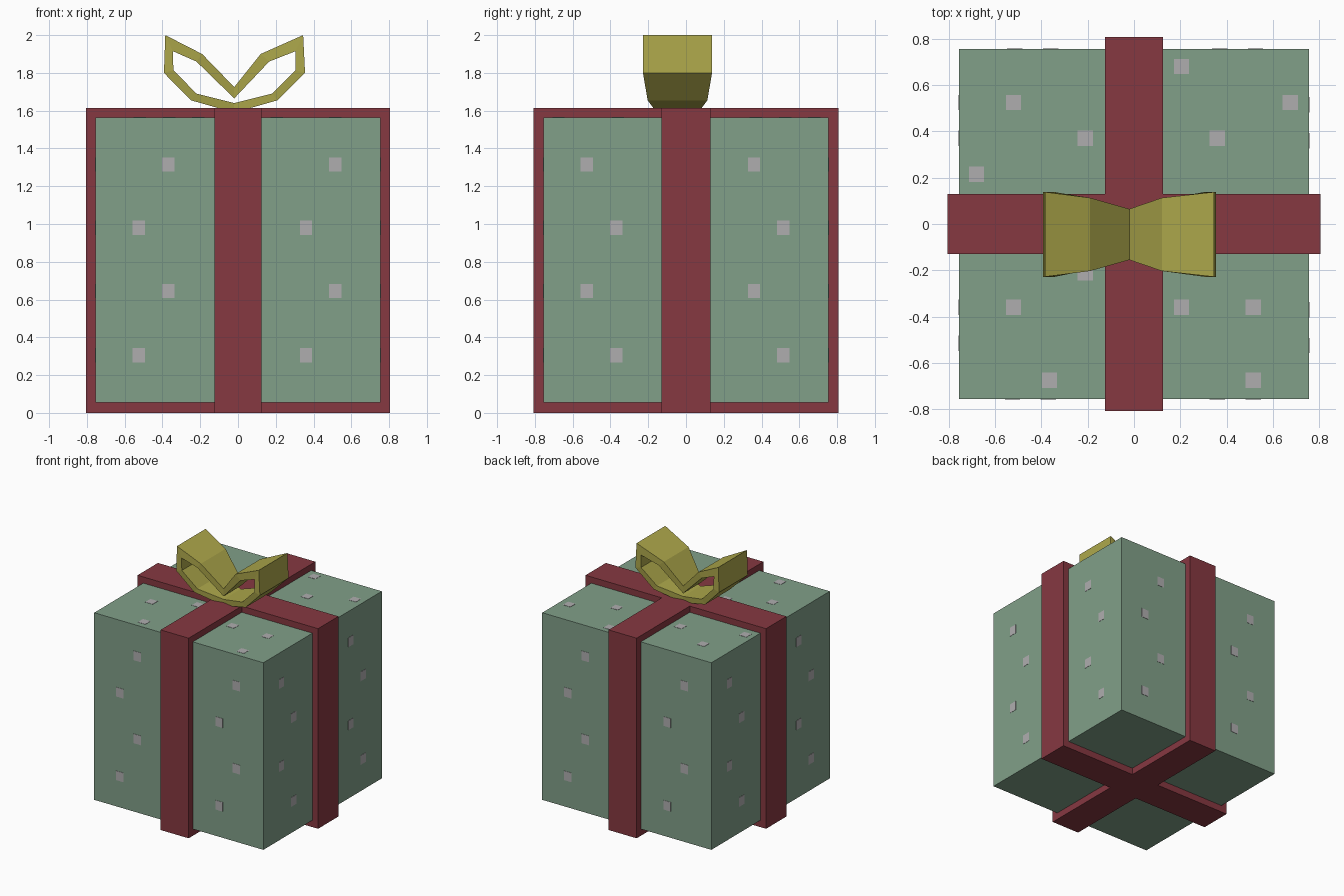
import bpy, bmesh
from mathutils import Matrix

if "Cube" in bpy.data.objects:
    bpy.data.objects.remove(bpy.data.objects["Cube"])


def material(name, rgb):
    m = bpy.data.materials.new(name)
    m.diffuse_color = (*rgb, 1)
    m.use_nodes = True
    m.node_tree.nodes["Principled BSDF"].inputs["Base Color"].default_value = m.diffuse_color
    return m


GREEN = material("paper_green", (0.22, 0.35, 0.25))
RED = material("ribbon_red", (0.24, 0.04, 0.053))
GOLD = material("bow_gold", (0.42, 0.39, 0.07))
GREY = material("spot_grey", (0.43, 0.42, 0.43))


def finish(name, bm, mat):
    bmesh.ops.recalc_face_normals(bm, faces=bm.faces)
    me = bpy.data.meshes.new(name)
    bm.to_mesh(me)
    bm.free()
    me.materials.append(mat)
    ob = bpy.data.objects.new(name, me)
    bpy.context.collection.objects.link(ob)
    return ob


def add_box(bm, center, size):
    bmesh.ops.create_cube(bm, size=1, matrix=Matrix.Translation(center) @ Matrix.Diagonal((*size, 1)))


def closed_strip(name, sections, mat, y_mid=0, turn=0):
    """Closed loop of strip; section = outer x, z, inner x, z, half width in y."""
    bm = bmesh.new()
    rings = []
    for ox, oz, ix, iz, h in sections:
        rings.append([bm.verts.new(p) for p in (
            (ox, y_mid - h, oz), (ox, y_mid + h, oz), (ix, y_mid + h, iz), (ix, y_mid - h, iz))])
    for i, a in enumerate(rings):
        b = rings[(i + 1) % len(rings)]
        for k in range(4):
            n = (k + 1) % 4
            bm.faces.new((a[k], a[n], b[n], b[k]))
    bm.transform(Matrix.Rotation(turn, 4, 'Z'))
    return finish(name, bm, mat)


# Wrapped box
bm = bmesh.new()
add_box(bm, (0, 0, 0.81), (1.51, 1.51, 1.51))
finish("gift_box", bm, GREEN)

# Two ribbon bands wrapped round the box
QUARTER = 1.5707963
for name, reach, half, turn in (("ribbon_across", 0.806, 0.13, 0), ("ribbon_front_back", 0.808, 0.125, QUARTER)):
    band = [(-reach, 0, -0.75, 0.06, half), (reach, 0, 0.75, 0.06, half),
            (reach, 1.615, 0.75, 1.56, half), (-reach, 1.615, -0.75, 1.56, half)]
    closed_strip(name, band, RED, turn=turn)

# Bow: one folded strip, wide at the loop ends and pinched in the middle
bow = [(-0.02, 1.725, -0.02, 1.665, 0.11),
       (-0.19, 1.90, -0.22, 1.86, 0.158),
       (-0.385, 2.0, -0.345, 1.915, 0.183),
       (-0.392, 1.80, -0.342, 1.815, 0.183),
       (-0.25, 1.655, -0.22, 1.69, 0.158),
       (-0.02, 1.59, -0.02, 1.64, 0.11),
       (0.21, 1.655, 0.18, 1.69, 0.158),
       (0.355, 1.80, 0.305, 1.815, 0.183),
       (0.345, 2.0, 0.305, 1.915, 0.183),
       (0.12, 1.90, 0.165, 1.86, 0.158)]
closed_strip("bow", bow, GOLD, y_mid=-0.045)

# Square spots printed on the four sides
heights = (1.315, 0.98, 0.645, 0.305)
front_columns = ((-0.37, 0.515), (-0.525, 0.36))
side_columns = ((-0.525, 0.36), (-0.37, 0.515))
for i, name in enumerate(("front", "right", "back", "left")):
    bm = bmesh.new()
    columns = side_columns if i % 2 else front_columns
    for row, z in enumerate(heights):
        for x in columns[row % 2]:
            add_box(bm, (x, -0.755, z), (0.066, 0.004, 0.075))
    bm.transform(Matrix.Rotation(i * QUARTER, 4, 'Z'))
    finish("spots_" + name, bm, GREY)

# Spots on the lid
bm = bmesh.new()
for x, y in ((-0.52, 0.525), (-0.21, 0.37), (0.205, 0.68), (0.36, 0.37), (0.675, 0.525), (-0.68, 0.215),
             (-0.21, -0.21), (-0.52, -0.36), (-0.365, -0.675), (0.205, -0.36), (0.515, -0.36), (0.515, -0.675)):
    add_box(bm, (x, y, 1.565), (0.066, 0.066, 0.004))
finish("spots_top", bm, GREY)
